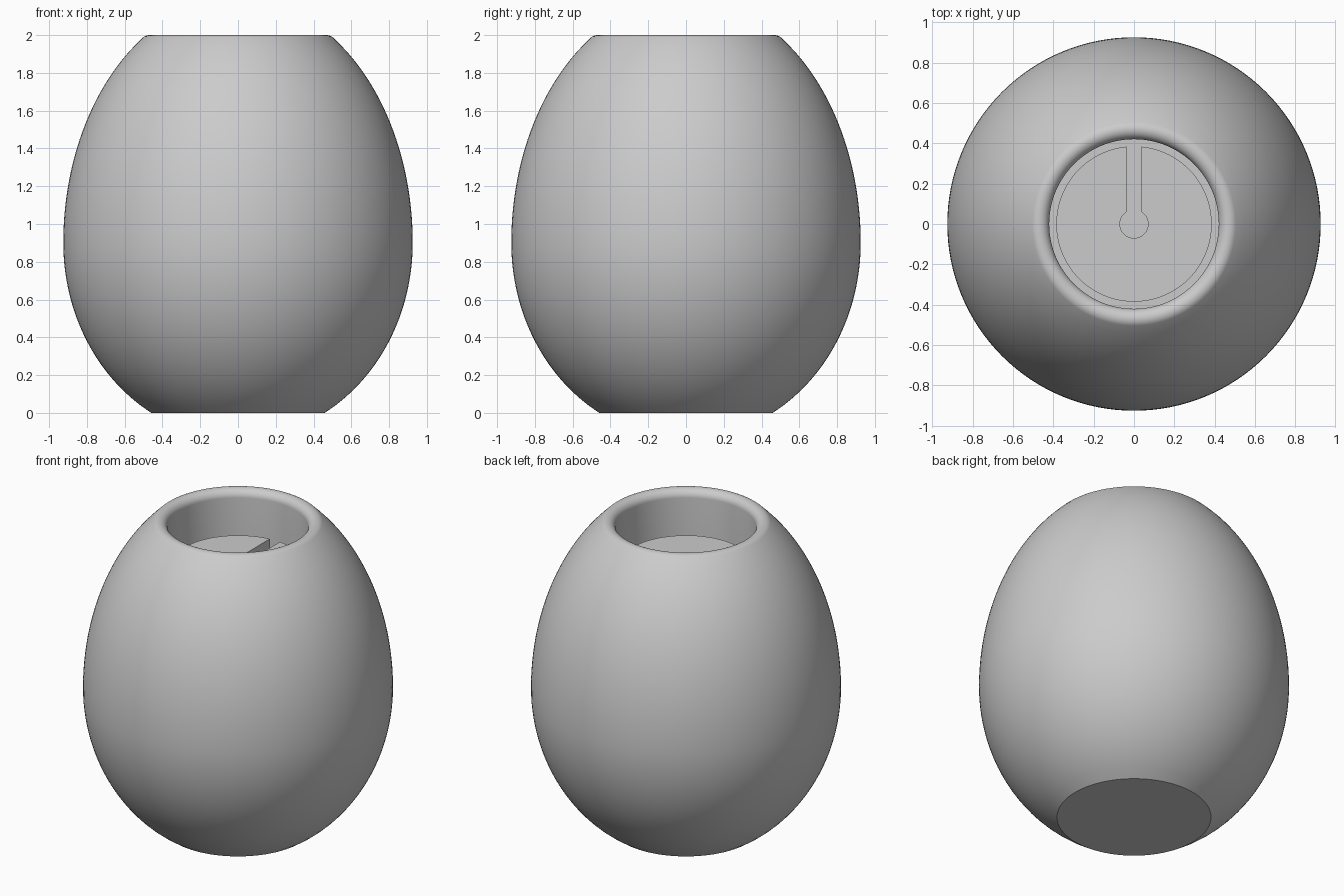
import bpy, bmesh
from math import sin, cos, pi, sqrt, asin, acos, radians

cube = bpy.data.objects.get("Cube")
if cube:
    bpy.data.objects.remove(cube)

grey = bpy.data.materials.new("plain grey")
grey.use_nodes = True
COLOUR = (0.6, 0.6, 0.6, 1)
grey.diffuse_color = COLOUR
grey.node_tree.nodes["Principled BSDF"].inputs["Base Color"].default_value = COLOUR

FLOOR_Z, PLUG_Z = 1.6, 1.72
BELLY_R, BELLY_Z = 0.925, 0.9
HOLE_R, LIP_R = 0.42, 0.05


def finish(name, bm):
    bmesh.ops.recalc_face_normals(bm, faces=bm.faces)
    mesh = bpy.data.meshes.new(name)
    bm.to_mesh(mesh)
    bm.free()
    mesh.materials.append(grey)
    obj = bpy.data.objects.new(name, mesh)
    bpy.context.collection.objects.link(obj)
    bpy.ops.object.select_all(action='DESELECT')
    obj.select_set(True)
    bpy.context.view_layer.objects.active = obj
    bpy.ops.object.shade_smooth_by_angle(angle=radians(30))
    return obj


def egg_radius(z):
    half_height = 1.037 if z < BELLY_Z else 1.295
    return BELLY_R * sqrt(1 - ((z - BELLY_Z) / half_height) ** 2)


def lathe(name, profile, steps=128):
    bm = bmesh.new()
    verts = [bm.verts.new((r, 0, z)) for r, z in profile]
    edges = [bm.edges.new(pair) for pair in zip(verts, verts[1:])]
    bmesh.ops.spin(bm, geom=verts + edges, cent=(0, 0, 0), axis=(0, 0, 1),
                   angle=2 * pi, steps=steps)
    bmesh.ops.remove_doubles(bm, verts=bm.verts, dist=0.0005)
    return finish(name, bm)


# Egg body: outer wall, rounded lip, then the round pocket in the top
lip_start = radians(47)
lip_z = 2 - LIP_R
wall_top = lip_z + LIP_R * sin(lip_start)
profile = [(0, 0)]
profile += [(egg_radius(wall_top * i / 48), wall_top * i / 48) for i in range(48)]
for i in range(15):
    a = lip_start + (pi - lip_start) * i / 14
    profile.append((HOLE_R + LIP_R + LIP_R * cos(a), lip_z + LIP_R * sin(a)))
profile += [(HOLE_R, FLOOR_Z), (0, FLOOR_Z)]
lathe("egg_body", profile)


# Raised disc in the pocket, with a keyhole slot open towards the back
def arc(radius, start, end, count):
    angles = [start + (end - start) * i / count for i in range(count + 1)]
    return [(radius * sin(a), radius * cos(a)) for a in angles]


PLUG_R, KEY_R, SLOT_HALF = 0.385, 0.07, 0.037
outer = asin(SLOT_HALF / PLUG_R)
inner = asin(SLOT_HALF / KEY_R)
outline = arc(PLUG_R, outer, 2 * pi - outer, 96)
outline += arc(KEY_R, 2 * pi - inner, inner, 32)

bm = bmesh.new()
top = bm.faces.new([bm.verts.new((x, y, PLUG_Z)) for x, y in outline])
result = bmesh.ops.extrude_face_region(bm, geom=[top], use_keep_orig=True)
lower = [v for v in result["geom"] if isinstance(v, bmesh.types.BMVert)]
bmesh.ops.translate(bm, verts=lower, vec=(0, 0, FLOOR_Z - PLUG_Z))
finish("slotted_disc", bm)
